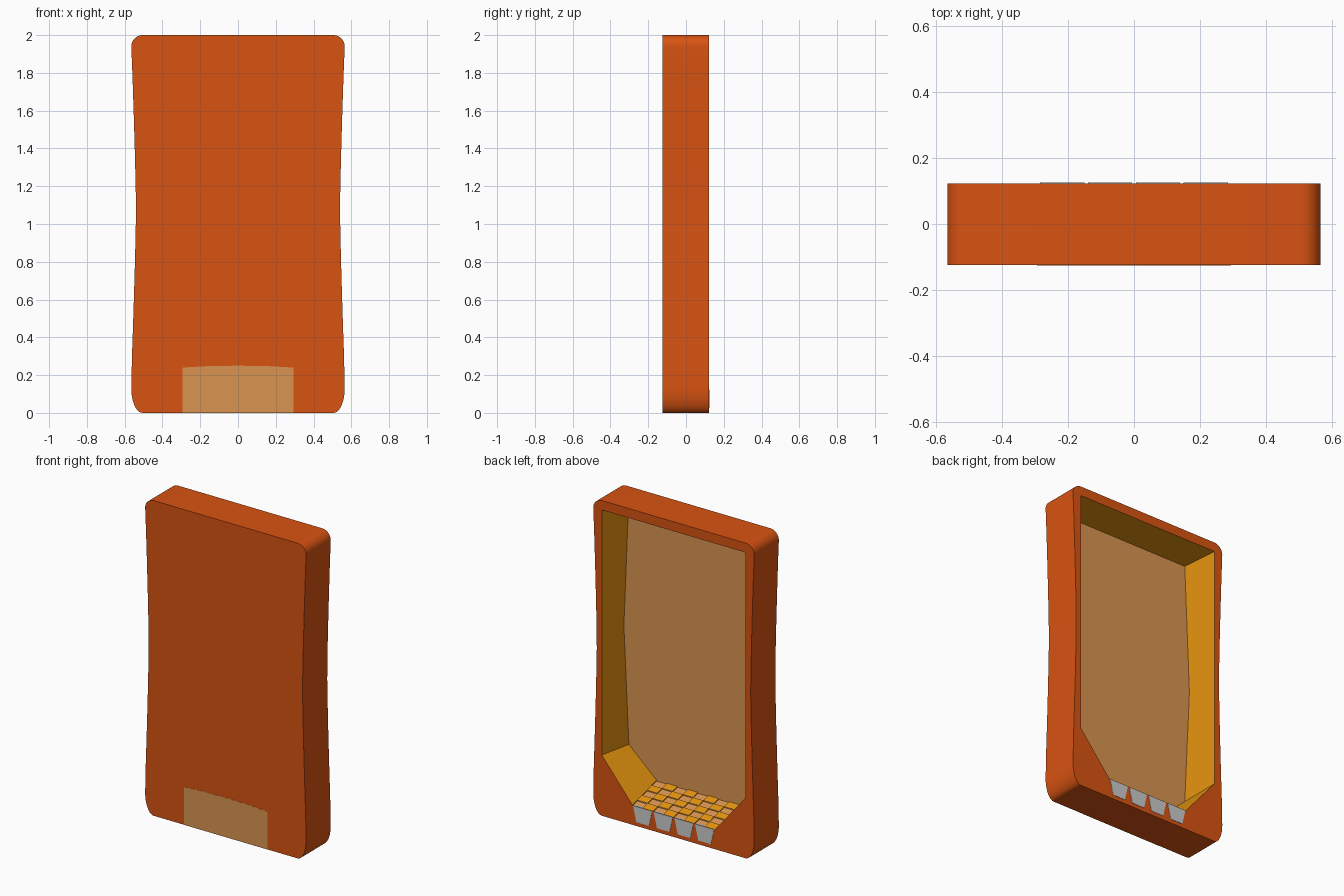
import bpy, bmesh
from math import sin, cos, pi
from mathutils import Vector

if "Cube" in bpy.data.objects:
    bpy.data.objects.remove(bpy.data.objects["Cube"])

FRONT, BACK = -0.124, 0.123


def material(name, rgb):
    m = bpy.data.materials.new(name)
    m.diffuse_color = (*rgb, 1)
    m.use_nodes = True
    m.node_tree.nodes["Principled BSDF"].inputs["Base Color"].default_value = m.diffuse_color
    return m


ORANGE = material("orange", (0.69, 0.087, 0.006))
YELLOW = material("yellow", (0.80, 0.30, 0.005))
TAN = material("tan", (0.70, 0.30, 0.08))


def finish(bm, name, mats=(), smooth=False):
    bmesh.ops.remove_doubles(bm, verts=bm.verts, dist=1e-5)
    me = bpy.data.meshes.new(name)
    bm.to_mesh(me)
    bm.free()
    ob = bpy.data.objects.new(name, me)
    bpy.context.collection.objects.link(ob)
    for m in mats:
        me.materials.append(m)
    if smooth:
        bpy.context.view_layer.objects.active = ob
        ob.select_set(True)
        bpy.ops.object.shade_smooth_by_angle(angle=0.6)
        ob.select_set(False)
    return ob


def mirror(half):
    """Right half listed bottom to top -> closed loop."""
    return half + [(-x, z) for x, z in reversed(half)]


def ring(bm, pts, y):
    return [bm.verts.new((x, y, z)) for x, z in pts]


def walls(bm, a, b):
    n = len(a)
    return [bm.faces.new((a[i], a[(i + 1) % n], b[(i + 1) % n], b[i])) for i in range(n)]


# Outlines: waisted outer shape, back opening, bulging cavity floor
N = 10
half = [(0.505 + 0.06 * sin(i / N * pi / 2), 0.13 - 0.13 * cos(i / N * pi / 2)) for i in range(N + 1)]
for i in range(1, 16):
    z = 0.2 + 1.7 * i / 16
    half.append((0.565 - 0.025 * (1 - abs((z - 1.08) / 0.88) ** 1.3), z))
half += [(0.505 + 0.06 * cos(i / N * pi / 2), 1.94 + 0.06 * sin(i / N * pi / 2)) for i in range(N + 1)]
outer = mirror(half)
opening = mirror([(0.29, 0.125), (0.505, 0.385), (0.505, 1.11), (0.505, 1.94)])
inner = mirror([(0.29, 0.19), (0.485, 0.365), (0.52, 1.11), (0.485, 1.94)])

# Outer shell with open back
bm = bmesh.new()
f, b, o = ring(bm, outer, FRONT), ring(bm, outer, BACK), ring(bm, opening, BACK)
walls(bm, f, b)
bm.faces.new(f)
rim = [bm.edges.get((l[i], l[i - 1])) or bm.edges.new((l[i], l[i - 1]))
       for l in (b, o) for i in range(len(l))]
bmesh.ops.triangle_fill(bm, edges=rim, use_beauty=True, normal=Vector((0, 1, 0)))
bmesh.ops.recalc_face_normals(bm, faces=bm.faces)
for face in bm.faces:
    if all(abs(v.co.y - BACK) < 1e-4 for v in face.verts) and face.normal.y < 0:
        face.normal_flip()
finish(bm, "outer_shell", [ORANGE], smooth=True)

# Sloped lining of the cavity; the bottom span is left to the tray
bm = bmesh.new()
lining = walls(bm, ring(bm, inner, FRONT + 0.004), ring(bm, opening, BACK))
bm.normal_update()
for face in lining:
    if face.normal.dot(Vector((0, 0, 1.1)) - face.calc_center_median()) < 0:
        face.normal_flip()
bmesh.ops.delete(bm, geom=[lining[-1]], context='FACES')
finish(bm, "cavity_lining", [YELLOW])

# Cavity floor
bm = bmesh.new()
face = bm.faces.new(ring(bm, inner, FRONT + 0.004))
bm.normal_update()
if face.normal.y < 0:
    face.normal_flip()
finish(bm, "cavity_floor", [TAN])

# Chequered sloping tray, alternate cells sunk
COLS, ROWS = 8, 5
bm = bmesh.new()
grid = [[bm.verts.new((-0.29 + 0.58 * i / COLS, BACK + (FRONT + 0.004 - BACK) * j / ROWS,
                       0.125 + 0.065 * j / ROWS)) for i in range(COLS + 1)] for j in range(ROWS + 1)]
sunk = []
for j in range(ROWS):
    for i in range(COLS):
        face = bm.faces.new((grid[j][i], grid[j + 1][i], grid[j + 1][i + 1], grid[j][i + 1]))
        face.normal_update()
        if face.normal.z < 0:
            face.normal_flip()
        if (i + j) % 2:
            face.material_index = 1
            sunk.append(face)
for face in bmesh.ops.extrude_discrete_faces(bm, faces=sunk)["faces"]:
    bmesh.ops.translate(bm, verts=face.verts, vec=(0, 0, -0.006))
finish(bm, "chequered_tray", [YELLOW, TAN])

# Grey tapered blocks under the tray
for k in range(4):
    cx = -0.29 + 0.145 * (k + 0.5)
    pts = [(cx - 0.044, 0.025), (cx + 0.044, 0.025), (cx + 0.067, 0.123), (cx - 0.067, 0.123)]
    bm = bmesh.new()
    a, c = ring(bm, pts, BACK - 0.02), ring(bm, pts, BACK + 0.002)
    walls(bm, a, c)
    bm.faces.new(a)
    bm.faces.new(c)
    bmesh.ops.recalc_face_normals(bm, faces=bm.faces)
    finish(bm, f"tapered_block_{k + 1}")

# Arched plate on the front
pts = mirror([(0.293, 0.0), (0.293, 0.24), (0.15, 0.248), (0.0, 0.25)])
bm = bmesh.new()
a, c = ring(bm, pts, FRONT - 0.001), ring(bm, pts, FRONT + 0.001)
walls(bm, a, c)
bm.faces.new(a)
bm.faces.new(c)
bmesh.ops.remove_doubles(bm, verts=bm.verts, dist=1e-5)
bmesh.ops.recalc_face_normals(bm, faces=bm.faces)
finish(bm, "front_plate", [TAN])
